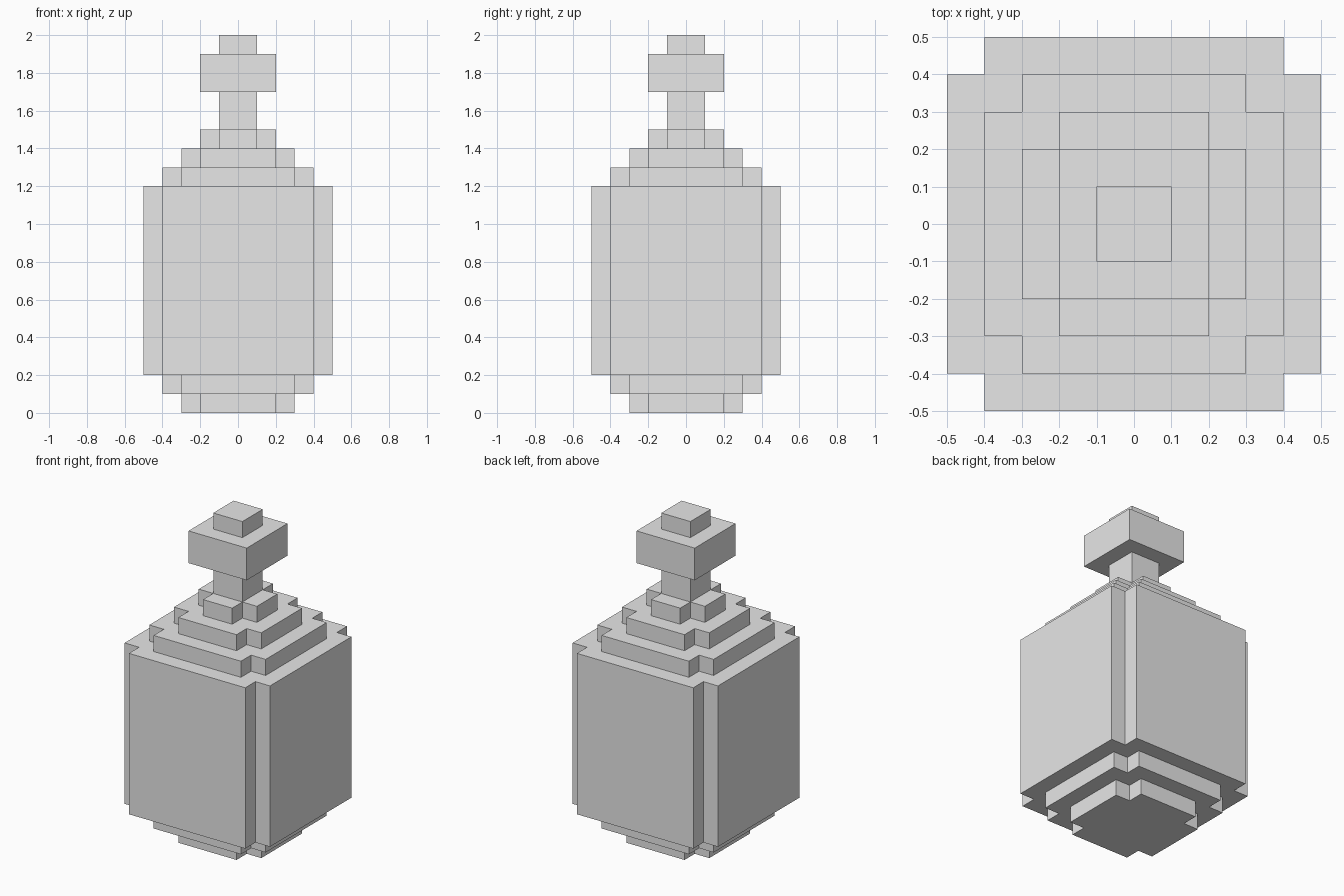
import bpy
import bmesh

cube = bpy.data.objects.get("Cube")
if cube:
    bpy.data.objects.remove(cube, do_unlink=True)

grey = bpy.data.materials.new("plain_grey")
grey.use_nodes = True
colour = (0.8, 0.8, 0.8, 1)
grey.diffuse_color = colour
grey.node_tree.nodes["Principled BSDF"].inputs["Base Color"].default_value = colour

STEP = 0.1


def outline(r, notched):
    """Square of half width r, optionally with a step cut from each corner."""
    points = []
    for sx, sy in ((1, -1), (1, 1), (-1, 1), (-1, -1)):
        if not notched:
            points.append((sx * r, sy * r))
            continue
        n = r - STEP
        corner = [(sx * n, sy * r), (sx * n, sy * n), (sx * r, sy * n)]
        points += corner if sx * sy < 0 else corner[::-1]
    return points


def stepped_solid(name, bottom, layers, notched):
    """Closed stepped solid from (half width, height) layers, bottom to top."""
    bm = bmesh.new()
    rings = []
    z = bottom
    for r, height in layers:
        for level in (z, z + height):
            rings.append([bm.verts.new((x, y, level)) for x, y in outline(r, notched)])
        z += height
    for low, high in zip(rings, rings[1:]):
        for i in range(len(low)):
            j = (i + 1) % len(low)
            bm.faces.new((low[i], low[j], high[j], high[i]))
    bm.faces.new(rings[0][::-1])
    bm.faces.new(rings[-1])
    bmesh.ops.recalc_face_normals(bm, faces=bm.faces)
    mesh = bpy.data.meshes.new(name)
    bm.to_mesh(mesh)
    bm.free()
    mesh.materials.append(grey)
    obj = bpy.data.objects.new(name, mesh)
    bpy.context.collection.objects.link(obj)


# Bottle body: stepped base, tall middle, stepped shoulders
body = [(0.3, STEP), (0.4, STEP), (0.5, 1.0), (0.4, STEP), (0.3, STEP), (0.2, STEP)]
stepped_solid("bottle_body", 0, body, True)

# Square neck, wide rim and stopper
stepped_solid("neck_rim_and_stopper", 1.5, [(0.1, 0.2), (0.2, 0.2), (0.1, STEP)], False)
